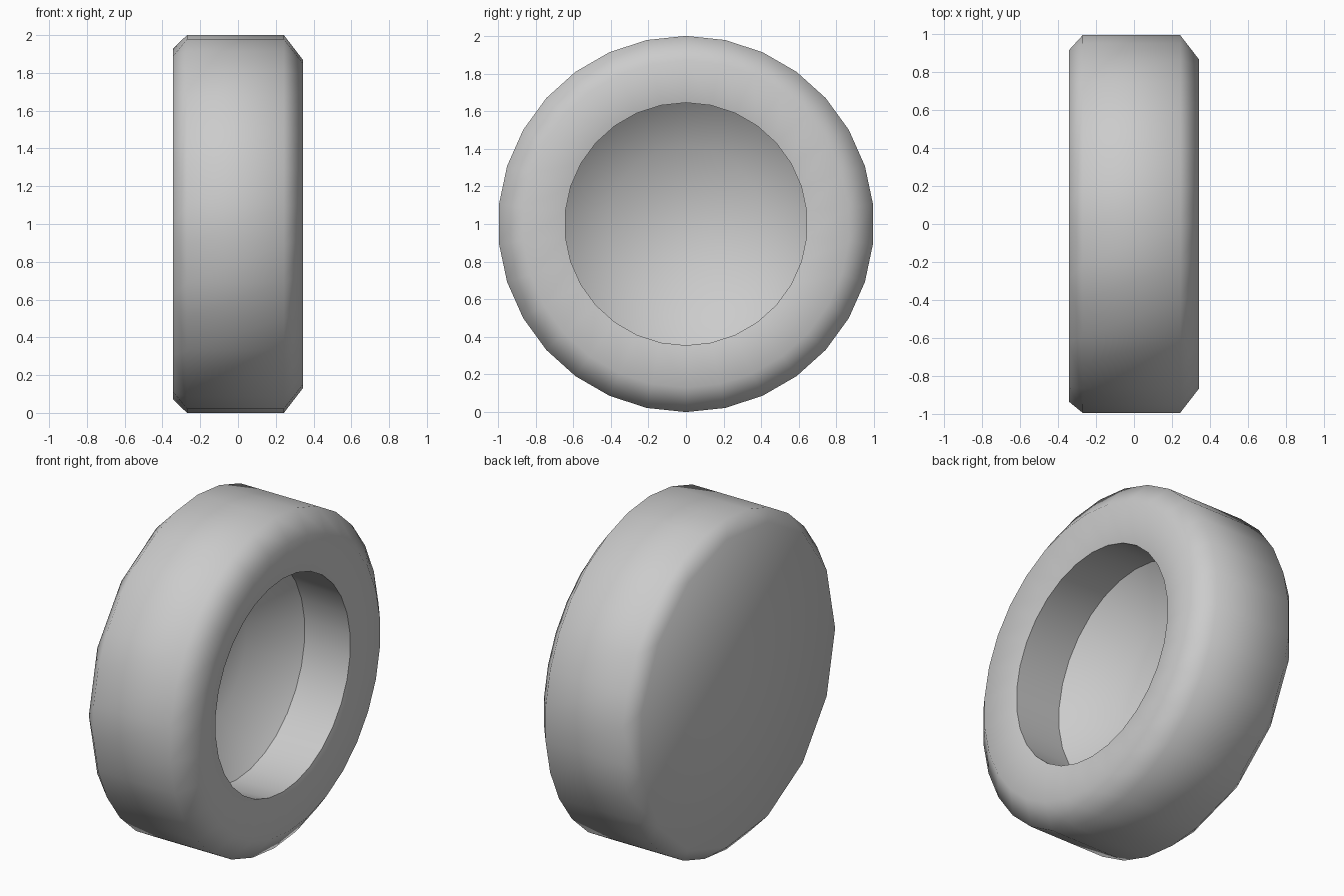
import bpy, bmesh, math

if "Cube" in bpy.data.objects:
    bpy.data.objects.remove(bpy.data.objects["Cube"])


def ring(bm, x, radius, sides, phase=0):
    # Ring of vertices around the x axis, starting at the top
    a = [math.radians(phase) + 2 * math.pi * i / sides for i in range(sides)]
    return [bm.verts.new((x, radius * math.sin(t), 1 + radius * math.cos(t))) for t in a]


def stitch(bm, a, b):
    # Join two rings, which may have different side counts
    n, m = len(a), len(b)
    if n == m:
        for i in range(n):
            bm.faces.new((a[i], a[(i + 1) % n], b[(i + 1) % n], b[i]))
        return
    i = j = 0
    while i < n or j < m:
        if j >= m or (i < n and (i + 0.5) / n <= (j + 0.5) / m):
            bm.faces.new((a[i % n], a[(i + 1) % n], b[j % m]))
            i += 1
        else:
            bm.faces.new((a[i % n], b[(j + 1) % m], b[j % m]))
            j += 1


def turned_part(name, profile, caps, sharp=()):
    bm = bmesh.new()
    rings = [ring(bm, *p) for p in profile]
    for a, b in zip(rings, rings[1:]):
        stitch(bm, a, b)
    for c in caps:
        bm.faces.new(rings[c])
    for f in bm.faces:
        f.smooth = True
    for s in sharp:
        for i, v in enumerate(rings[s]):
            bm.edges.get((v, rings[s][(i + 1) % len(rings[s])])).smooth = False
    bmesh.ops.recalc_face_normals(bm, faces=bm.faces)
    # An open dish has to face out of the recess, towards +x
    if len(caps) == 1 and sum(f.normal.x for f in bm.faces) < 0:
        bmesh.ops.reverse_faces(bm, faces=bm.faces)
    mesh = bpy.data.meshes.new(name)
    bm.to_mesh(mesh)
    bm.free()
    bpy.context.collection.objects.link(bpy.data.objects.new(name, mesh))


# Tyre: closed back cap, tread, front lip and the wall of the recess
turned_part("tyre", [
    (-0.343, 0.935, 15, 6), (-0.27, 1.0, 30), (0.243, 1.0, 30),
    (0.343, 0.87, 30), (0.30, 0.645, 30), (-0.28, 0.665, 30)],
    caps=(0, -1), sharp=(4, 5))

# Hub: conical dish set into the recess
turned_part("hub_dish", [(-0.235, 0.415, 18), (0.02, 0.69, 30)], caps=(0,))
